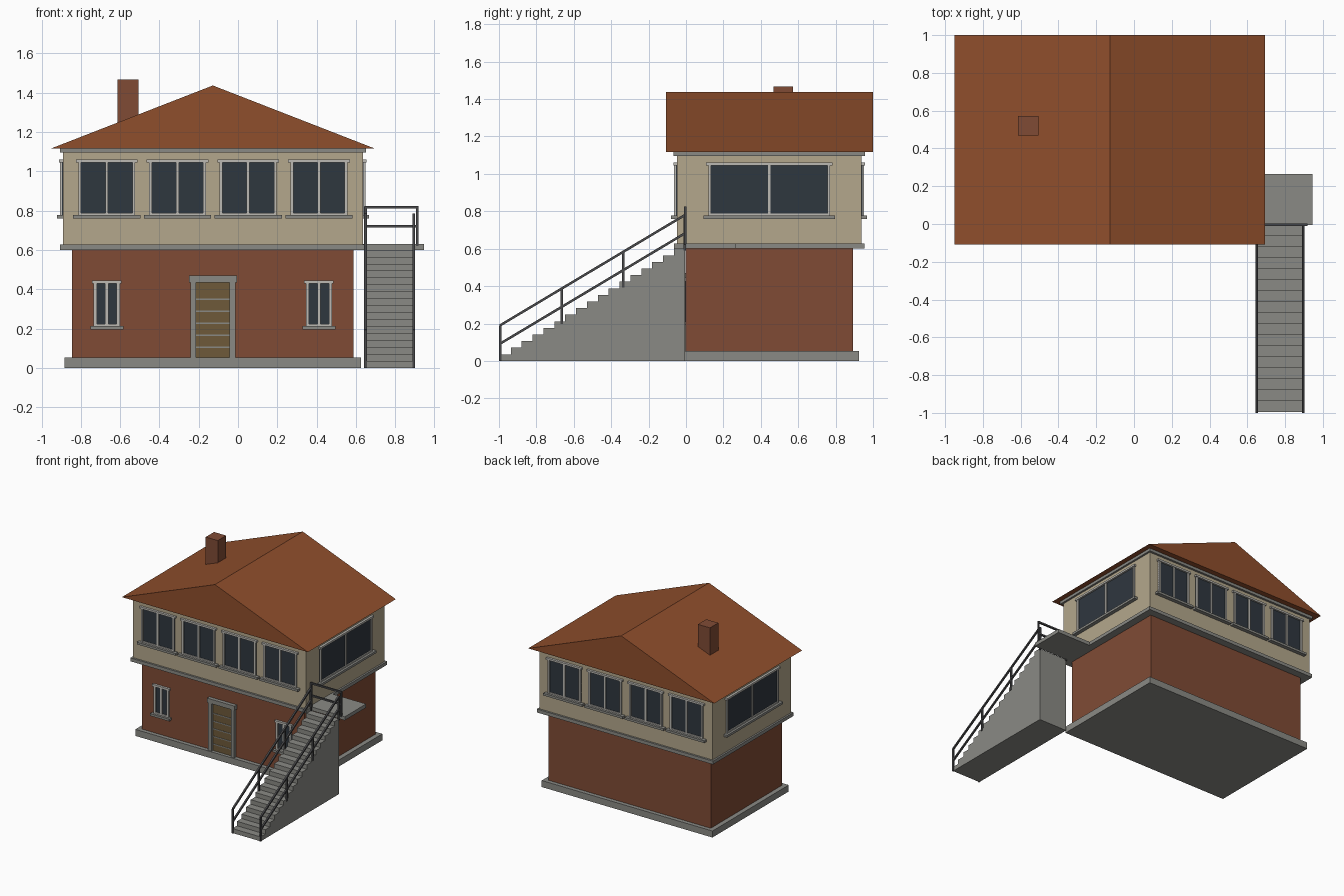
import bpy, bmesh
from mathutils import Vector, Matrix

if "Cube" in bpy.data.objects:
    bpy.data.objects.remove(bpy.data.objects["Cube"])

CX, CY = -0.128, 0.445          # centre of the house plan


def mat(name, r, g, b):
    lin = [((c / 255 + 0.055) / 1.055) ** 2.4 for c in (r, g, b)]
    m = bpy.data.materials.new(name)
    m.diffuse_color = (*lin, 1)
    m.use_nodes = True
    m.node_tree.nodes["Principled BSDF"].inputs["Base Color"].default_value = m.diffuse_color
    return m


BRICK = mat("brick red", 128, 75, 53)
ROOF = mat("roof tile", 143, 78, 44)
STONE = mat("grey stone", 138, 138, 133)
CREAM = mat("cream render", 180, 167, 140)
TRIM = mat("light trim", 188, 186, 180)
GLASS = mat("dark glass", 47, 55, 63)
DOOR = mat("door wood", 110, 90, 58)
METAL = mat("dark metal", 72, 72, 74)


def finish(name, bm, material):
    bmesh.ops.recalc_face_normals(bm, faces=bm.faces)
    me = bpy.data.meshes.new(name)
    bm.to_mesh(me)
    bm.free()
    me.materials.append(material)
    ob = bpy.data.objects.new(name, me)
    bpy.context.collection.objects.link(ob)
    return ob


def boxes(name, material, items):
    """One object from boxes given as (x0, x1, y0, y1, z0, z1)."""
    bm = bmesh.new()
    for x0, x1, y0, y1, z0, z1 in items:
        m = Matrix.Translation(((x0 + x1) / 2, (y0 + y1) / 2, (z0 + z1) / 2))
        m = m @ Matrix.Diagonal((abs(x1 - x0), abs(y1 - y0), z1 - z0, 1))
        bmesh.ops.create_cube(bm, size=1, matrix=m)
    return finish(name, bm, material)


def slab(name, material, hx, hy, z0, z1):
    return boxes(name, material, [(CX - hx, CX + hx, CY - hy, CY + hy, z0, z1)])


def prism(name, material, profile, to3d, a, b):
    """Extrude a closed 2D profile from a to b."""
    bm = bmesh.new()
    f = bm.faces.new([bm.verts.new(to3d(p, a)) for p in profile])
    r = bmesh.ops.extrude_face_region(bm, geom=[f])
    vs = [v for v in r["geom"] if isinstance(v, bmesh.types.BMVert)]
    bmesh.ops.translate(bm, verts=vs, vec=to3d((0, 0), b) - to3d((0, 0), a))
    return finish(name, bm, material)


def on_wall(side, wall, u0, u1, d0, d1, z0, z1):
    """Box on a wall: u along it, d outwards from it."""
    s = -1 if side in ("front", "left") else 1
    a, b = wall + s * d0, wall + s * d1
    if side in ("front", "back"):
        return (u0, u1, a, b, z0, z1)
    return (a, b, u0, u1, z0, z1)


def window(name, side, wall, c, half, z0, z1, bar=0.015, ear=0.012, sill=0.026):
    """Frame spans c +- half and z0..z1, sill hangs below."""
    def w(*a):
        return on_wall(side, wall, *a)
    boxes(name + "_glass", GLASS, [w(c - half, c + half, -0.01, 0.004, z0, z1)])
    boxes(name + "_frame", TRIM, [
        w(c - half, c - half + bar, -0.01, 0.014, z0, z1),
        w(c + half - bar, c + half, -0.01, 0.014, z0, z1),
        w(c - bar / 2, c + bar / 2, -0.01, 0.012, z0, z1),
        w(c - half, c + half, -0.01, 0.012, z0, z0 + bar * 0.7),
        w(c - half - ear, c + half + ear, -0.01, 0.018, z1 - bar, z1)])
    boxes(name + "_sill", STONE, [
        w(c - half - sill, c + half + sill, -0.01, 0.03, z0 - 0.018, z0)])


# Main body
slab("plinth", STONE, 0.754, 0.481, 0, 0.052)
slab("lower_walls", BRICK, 0.717, 0.449, 0.05, 0.602)
slab("floor_band", STONE, 0.778, 0.509, 0.60, 0.627)
slab("upper_walls", CREAM, 0.764, 0.494, 0.625, 1.097)
slab("cornice", STONE, 0.779, 0.511, 1.095, 1.117)

# Gabled roof and chimney
prism("roof", ROOF, [(CX - 0.822, 1.117), (CX + 0.822, 1.117), (CX, 1.437)],
      lambda p, d: Vector((p[0], d, p[1])), -0.108, 1.0)
boxes("chimney", BRICK, [(-0.613, -0.506, 0.468, 0.573, 1.2, 1.467)])

# Upper windows: four on front and back, one wide on each side
for side, wall in (("front", CY - 0.494), ("back", CY + 0.494)):
    for i in range(4):
        window(f"upper_{side}_window_{i + 1}", side, wall,
               CX + (i - 1.5) * 0.36, 0.145, 0.777, 1.06)
for side, wall in (("left", CX - 0.764), ("right", CX + 0.764)):
    window(f"upper_{side}_window", side, wall, CY, 0.326, 0.777, 1.06)

# Lower front windows
FW = CY - 0.449
for n, s in (("left", -1), ("right", 1)):
    window(f"lower_{n}_window", "front", FW, CX + s * 0.54, 0.067,
           0.212, 0.445, bar=0.017, ear=0.008, sill=0.017)

# Front door with stone surround and slats
def f(*a):
    return on_wall("front", FW, *a)


boxes("door_panel", DOOR, [f(CX - 0.088, CX + 0.088, -0.01, 0.006, 0.05, 0.44)])
boxes("door_slats", STONE, [f(CX - 0.086, CX + 0.086, -0.01, 0.009, z - 0.004, z + 0.004)
                            for z in (0.105, 0.166, 0.227, 0.288, 0.349)])
boxes("door_surround", STONE, [
    f(CX - 0.115, CX - 0.085, -0.01, 0.025, 0.05, 0.44),
    f(CX + 0.085, CX + 0.115, -0.01, 0.025, 0.05, 0.44),
    f(CX - 0.122, CX + 0.122, -0.01, 0.03, 0.435, 0.47)])

# Solid staircase with 17 steps, and landing
N, Y0, Y1, H = 17, -0.995, -0.006, 0.6
steps = [(Y1, 0), (Y0, 0)]
for i in range(N):
    y, z = Y0 + (Y1 - Y0) * i / N, H * (i + 1) / N
    steps += [(y, z), (y + (Y1 - Y0) / N, z)]
prism("stairs", STONE, steps, lambda p, d: Vector((d, p[0], p[1])), 0.646, 0.897)
boxes("landing", STONE, [(0.6, 0.946, -0.004, 0.265, 0.6, 0.629)])


# Railings
def rods(name, pairs, t=0.013):
    bm = bmesh.new()
    for a, b in pairs:
        a, b = Vector(a), Vector(b)
        d = b - a
        m = (Matrix.Translation((a + b) / 2) @ d.to_track_quat("Z", "Y").to_matrix().to_4x4()
             @ Matrix.Diagonal((t, t, d.length, 1)))
        bmesh.ops.create_cube(bm, size=1, matrix=m)
    return finish(name, bm, METAL)


for n, x in (("left", 0.649), ("right", 0.895)):
    bars = [((x, -0.994, z), (x, -0.006, z + 0.59)) for z in (0.092, 0.19)]
    for i in range(4):
        y, z = -0.994 + i * 0.3293, i * 0.1967
        bars.append(((x, y, z), (x, y, z + 0.19)))
    rods(f"stair_railing_{n}", bars)
rods("landing_railing", [
    ((0.649, -0.003, 0.6), (0.649, -0.003, 0.82)),
    ((0.912, -0.003, 0.62), (0.912, -0.003, 0.82)),
    ((0.643, -0.003, 0.818), (0.918, -0.003, 0.818)),
    ((0.643, -0.003, 0.72), (0.918, -0.003, 0.72))])
